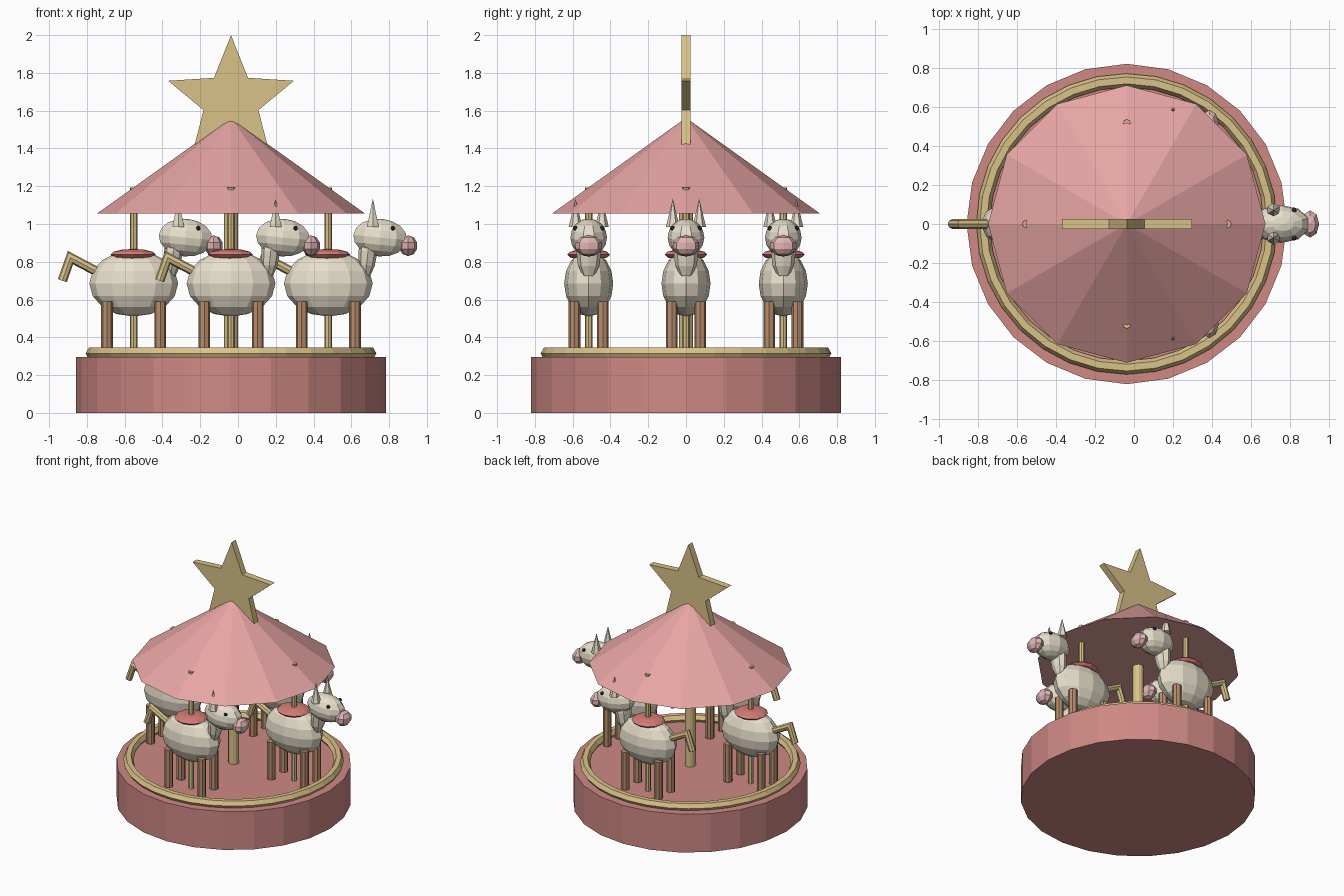
import bpy, bmesh, math
from mathutils import Matrix, Vector

if "Cube" in bpy.data.objects:
    bpy.data.objects.remove(bpy.data.objects["Cube"])

CX = -0.037          # axis of the carousel
ORBIT = 0.515        # distance of each horse from the axis


def material(name, rgb):
    m = bpy.data.materials.new(name)
    m.diffuse_color = (*rgb, 1)
    m.use_nodes = True
    m.node_tree.nodes["Principled BSDF"].inputs["Base Color"].default_value = m.diffuse_color
    return m


RED = material("red", (0.62, 0.25, 0.23))
ROOF = material("roof_pink", (0.80, 0.38, 0.37))
GOLD = material("gold", (0.70, 0.54, 0.25))
CREAM = material("cream", (0.80, 0.74, 0.60))
BROWN = material("brown", (0.48, 0.27, 0.15))
PINK = material("muzzle_pink", (0.75, 0.46, 0.46))
SADDLE = material("saddle_red", (0.68, 0.20, 0.18))
DARK = material("eye_dark", (0.04, 0.04, 0.04))


def finish(name, bm, mat):
    bmesh.ops.recalc_face_normals(bm, faces=bm.faces)
    me = bpy.data.meshes.new(name)
    bm.to_mesh(me)
    bm.free()
    me.materials.append(mat)
    ob = bpy.data.objects.new(name, me)
    bpy.context.collection.objects.link(ob)
    return ob


def cone(name, x, y, z0, z1, r0, r1, seg, mat):
    bm = bmesh.new()
    bmesh.ops.create_cone(bm, cap_ends=True, segments=seg, radius1=r0, radius2=r1,
                          depth=z1 - z0, matrix=Matrix.Translation((x, y, (z0 + z1) / 2)))
    return finish(name, bm, mat)


def ball(name, loc, radii, seg, rings, mat, tilt=0.0):
    bm = bmesh.new()
    mtx = (Matrix.Translation(loc) @ Matrix.Rotation(tilt, 4, 'Y')
           @ Matrix.Diagonal((*radii, 1)))
    bmesh.ops.create_uvsphere(bm, u_segments=seg, v_segments=rings, radius=1, matrix=mtx)
    return finish(name, bm, mat)


def lathe(name, profile, seg, mat, closed=False):
    bm = bmesh.new()
    vs = [bm.verts.new((CX + r, 0, z)) for r, z in profile]
    pairs = list(zip(vs, vs[1:])) + ([(vs[-1], vs[0])] if closed else [])
    edges = [bm.edges.new(p) for p in pairs]
    bmesh.ops.spin(bm, geom=vs + edges, cent=(CX, 0, 0), axis=(0, 0, 1),
                   angle=math.tau, steps=seg, use_duplicate=False)
    bmesh.ops.remove_doubles(bm, verts=bm.verts, dist=1e-4)
    return finish(name, bm, mat)


def tube(name, path, radius, seg, mat):
    # mitred tube along a path lying in the xz plane
    bm = bmesh.new()
    pts = [Vector(p) for p in path]
    dirs = [(b - a).normalized() for a, b in zip(pts, pts[1:])]
    rings = []
    for i, p in enumerate(pts):
        d0, d1 = dirs[max(i - 1, 0)], dirs[min(i, len(dirs) - 1)]
        t = (d0 + d1).normalized()
        side = Vector((0, 1, 0)).cross(t) / max(t.dot(d0), 0.3)
        rings.append([bm.verts.new(p + radius * (math.cos(a) * side + math.sin(a) * Vector((0, 1, 0))))
                      for a in (math.tau * k / seg for k in range(seg))])
    for a, b in zip(rings, rings[1:]):
        for k in range(seg):
            j = (k + 1) % seg
            bm.faces.new((a[k], a[j], b[j], b[k]))
    bm.faces.new(rings[0])
    bm.faces.new(rings[-1])
    return finish(name, bm, mat)


# Platform, trim ring, centre post and roof
cone("platform", CX, 0, 0, 0.295, 0.82, 0.82, 24, RED)
hexagon = [(0.735 + 0.035 * math.cos(math.radians(a)), 0.315 + 0.035 * math.sin(math.radians(a)))
           for a in range(0, 360, 60)]
lathe("trim_ring", hexagon, 32, GOLD, closed=True)
cone("centre_post", CX, 0, 0.28, 1.12, 0.038, 0.038, 12, GOLD)
lathe("roof", [(0, 1.055), (0.71, 1.055), (0.035, 1.537), (0.015, 1.552), (0, 1.555)], 12, ROOF)

# Star finial
bm = bmesh.new()
outline = []
for k in range(10):
    r = 0.35 if k % 2 == 0 else 0.153
    a = math.pi / 2 + k * math.pi / 5
    outline.append(bm.verts.new((CX + r * math.cos(a), -0.025, 1.65 + r * math.sin(a))))
face = bm.faces.new(outline)
ext = bmesh.ops.extrude_face_region(bm, geom=[face], use_keep_orig=True)
bmesh.ops.translate(bm, vec=(0, 0.05, 0),
                    verts=[g for g in ext["geom"] if isinstance(g, bmesh.types.BMVert)])
finish("star", bm, GOLD)


def horse(n, x, y):
    def nm(part):
        return f"{part}_{n}"
    cone(nm("pole"), x, y, 0.285, 1.193, 0.02, 0.02, 8, GOLD)
    ball(nm("body"), (x, y, 0.685), (0.235, 0.13, 0.175), 12, 8, CREAM)
    ball(nm("saddle"), (x - 0.003, y, 0.838), (0.12, 0.113, 0.03), 12, 6, SADDLE)
    ball(nm("neck"), (x + 0.21, y, 0.855), (0.05, 0.066, 0.147), 8, 6, CREAM, 0.1)
    ball(nm("head"), (x + 0.275, y, 0.928), (0.15, 0.097, 0.1), 10, 8, CREAM, 0.1)
    ball(nm("muzzle"), (x + 0.423, y, 0.885), (0.05, 0.073, 0.055), 8, 5, PINK)
    for s in (-1, 1):
        ball(nm("eye"), (x + 0.342, y + s * 0.072, 0.978), (0.013, 0.013, 0.013), 6, 4, DARK)
        cone(nm("ear"), x + 0.236, y + s * 0.07, 0.985, 1.135, 0.036, 0, 6, CREAM)
        for name, dx in (("front_leg", 0.141), ("back_leg", -0.141)):
            cone(nm(name), x + dx, y + s * 0.075, 0.3, 0.59, 0.031, 0.031, 8, BROWN)
    tail = [(-0.17, 0.735), (-0.335, 0.822), (-0.378, 0.7)]
    tube(nm("tail"), [(x + dx, y, z) for dx, z in tail], 0.025, 8, GOLD)


# Four horses, all facing right
for i, (dx, dy) in enumerate(((1, 0), (0, 1), (-1, 0), (0, -1)), 1):
    horse(i, CX + dx * ORBIT, dy * ORBIT)
